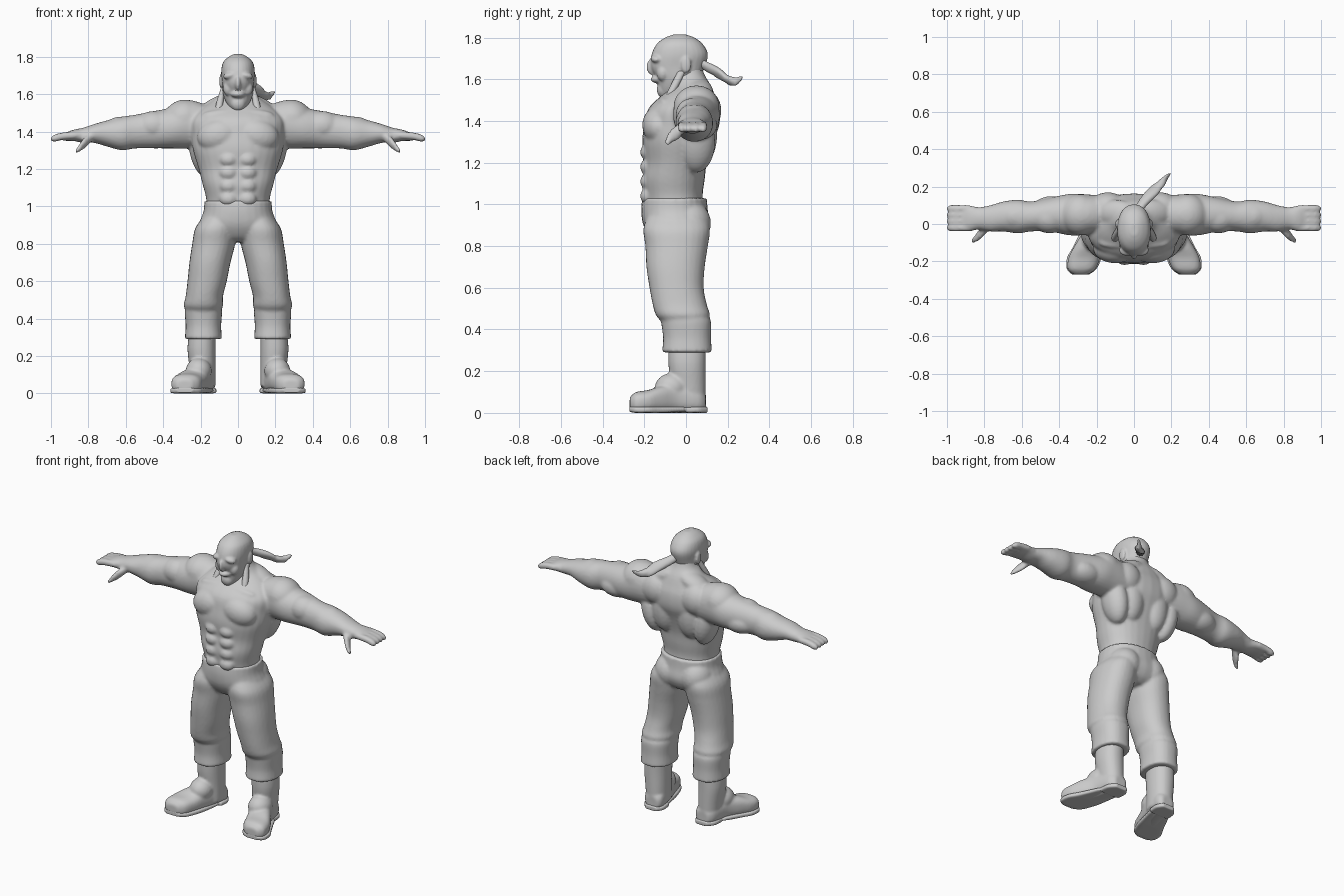
import bpy
import bmesh
from math import cos, sin, pi, copysign
from mathutils import Vector, Matrix

old = bpy.data.objects.get("Cube")
if old:
    bpy.data.objects.remove(old)

CM = 0.01  # all part sizes below are in hundredths of a unit
SIDES = 28

grey = bpy.data.materials.new("light grey")
grey.use_nodes = True
tone = (0.6, 0.6, 0.6, 1)
grey.diffuse_color = tone
grey.node_tree.nodes["Principled BSDF"].inputs["Base Color"].default_value = tone


def smooth_rows(rows, steps=4):
    """Run a smooth spline through the section rows."""
    rows = [Vector(r) for r in rows]
    padded = [rows[0]] + rows + [rows[-1]]
    out = []
    for a, b, c, d in zip(padded, padded[1:], padded[2:], padded[3:]):
        for i in range(steps):
            t = i / steps
            out.append(b + (c - a) * (t / 2)
                       + (a * 2 - b * 5 + c * 4 - d) * (t * t / 2)
                       + (b * 3 - a - c * 3 + d) * (t ** 3 / 2))
    return out + [rows[-1]]


def power_of(v, p):
    return copysign(abs(v) ** (2 / p), v)


def loft(bm, axis, rows, power=2.0, mirror=False):
    """Skin rounded sections; a row is place on axis, two centres, two radii."""
    n = "xyz".index(axis)
    u, w = [i for i in range(3) if i != n]
    for side in ((1, -1) if mirror else (1,)):
        rings = []
        for t, cu, cw, ru, rw in smooth_rows(rows):
            ring = []
            for k in range(SIDES):
                a = 2 * pi * k / SIDES
                co = Vector((0, 0, 0))
                co[n] = t
                co[u] = cu + ru * power_of(cos(a), power)
                co[w] = cw + rw * power_of(sin(a), power)
                co.x *= side
                co.z = max(co.z, 0)
                ring.append(bm.verts.new(co * CM))
            rings.append(ring)
        for lo, hi in zip(rings, rings[1:]):
            for k in range(SIDES):
                j = (k + 1) % SIDES
                bm.faces.new((lo[k], lo[j], hi[j], hi[k]))
        bm.faces.new(rings[0])
        bm.faces.new(rings[-1])


def blob(bm, centre, radii, tilt=0, mirror=True):
    """Ellipsoid muscle, tilted about y."""
    for side in ((1, -1) if mirror else (1,)):
        place = Vector(centre) * CM
        place.x *= side
        m = (Matrix.Translation(place) @ Matrix.Rotation(tilt * side, 4, "Y")
             @ Matrix.Diagonal((*[r * CM for r in radii], 1)))
        bmesh.ops.create_uvsphere(bm, u_segments=24, v_segments=14, radius=1, matrix=m)


def finish(bm, name, voxel=0.009, relax=5):
    """Fuse the pieces into one smooth surface."""
    bmesh.ops.recalc_face_normals(bm, faces=bm.faces)
    mesh = bpy.data.meshes.new(name)
    bm.to_mesh(mesh)
    bm.free()
    mesh.materials.append(grey)
    obj = bpy.data.objects.new(name, mesh)
    bpy.context.collection.objects.link(obj)
    fuse = obj.modifiers.new("fuse", "REMESH")
    fuse.mode = "VOXEL"
    fuse.voxel_size = voxel
    fuse.use_smooth_shade = True
    soft = obj.modifiers.new("soften", "SMOOTH")
    soft.factor = 0.5
    soft.iterations = relax
    return obj


# Torso and neck
body = bmesh.new()
loft(body, "z", [(96, 0, -5, 17, 14), (104, 0, -6, 17, 14), (112, 0, -6, 19, 15),
                 (120, 0, -5, 21, 15), (130, 0, -4, 24, 17), (138, 0, -2, 25, 18),
                 (146, 0, -1, 25, 17), (152, 0, 1, 20, 13), (157, 0, 3, 13, 9),
                 (162, 0, 1, 8, 8), (168, 0, 0, 7, 7)], 2.2)
blob(body, (10, -13, 138), (12, 8, 9), 0.2)       # chest
blob(body, (19, 5, 130), (7, 9, 15), 0.2)         # side back
blob(body, (9, 7, 134), (9, 8, 16))               # inner back
blob(body, (14, 9, 145), (10, 8, 10))             # shoulder blade
blob(body, (10, 6, 154), (12, 7, 5), 0.4)         # neck slope
blob(body, (9, -10, 150), (10, 3, 2), 0.1)        # collar bone
for z in (104, 111, 118, 125):                    # stomach
    blob(body, (5, -18, z), (5, 4, 4))

# Arms
loft(body, "x", [(16, 5, 143, 10, 11), (27, 5, 144, 11, 13), (35, 5, 142, 11, 11),
                 (45, 5, 141, 9, 10), (55, 4, 140, 8, 9), (62, 4, 139, 9, 9),
                 (70, 4, 139, 8, 7), (77, 3, 139, 7, 5), (83, 3, 138, 6, 4),
                 (88, 3, 138, 7, 3), (93, 3, 137, 7, 2)], 2.1, True)
blob(body, (29, 5, 147), (11, 11, 10), 0.3)       # shoulder cap
blob(body, (45, 3, 143), (10, 8, 8))              # upper arm front
blob(body, (44, 7, 138), (11, 8, 7))              # upper arm back
blob(body, (63, 4, 140), (10, 8, 8), 0.1)         # forearm

# Fingers and thumb
for i in range(4):
    y = -2 + i * 3.4
    loft(body, "x", [(88, y, 138, 2, 2), (94, y, 137.5, 2, 2),
                     (98, y, 136.5, 2, 2), (100, y, 136, 1, 1)], 2, True)
loft(body, "x", [(78, -2, 137, 2, 2), (82, -5, 134, 3, 3),
                 (85, -8, 131, 2, 2), (87, -9, 129, 1, 1)], 2, True)
finish(body, "torso_and_arms")

# Head with brow, nose, ears and bearded chin
head = bmesh.new()
loft(head, "z", [(151, 0, -9, 3, 3), (155, 0, -6, 6, 7), (160, 0, -4, 8, 10),
                 (166, 0, -4, 8.5, 13), (172, 0, -3, 9, 13.5), (177, 0, -3, 8, 11),
                 (180, 0, -3, 5, 7), (181.5, 0, -3, 2, 3)], 2.2)
blob(head, (4, -14, 170), (4, 3, 2), 0.2)
blob(head, (0, -16, 166), (1.6, 3, 4), mirror=False)
blob(head, (0, -13, 160), (4, 4, 2), mirror=False)
blob(head, (0, -11, 155), (4, 3, 4), mirror=False)
blob(head, (5, -11, 163), (3, 3, 4))
blob(head, (9, 0, 167), (1, 2.5, 4))
finish(head, "head", 0.006, 4)

# Hair locks beside the neck, and the swept tail with its split tip
hair = bmesh.new()
loft(hair, "z", [(147, 11, -11, 1, 1), (154, 10, -7, 2, 2), (164, 8, -2, 1, 2)], 2, True)
loft(hair, "y", [(5, 1, 169, 2, 2), (10, 4, 166, 3, 2.5), (16, 9, 163, 4, 2.5),
                 (21, 13, 159, 3, 2), (24, 17, 158, 1, 1)])
loft(hair, "y", [(14, 7, 163, 3, 2), (20, 13, 160, 3, 2), (24, 16, 159, 2, 2),
                 (27, 19, 161, 1, 1)])
finish(hair, "hair_tail", 0.006, 3)

# Trousers with baggy knees and turned cuffs
legs = bmesh.new()
loft(legs, "z", [(103, 0, -5.5, 18, 15.5), (97, 0, -5.5, 18.5, 16), (90, 0, -4.5, 21, 16),
                 (84, 0, -4, 19, 13), (81, 0, -4, 11, 9)], 2.2)
loft(legs, "z", [(94, 10, -4.5, 9, 14), (88, 12, -4.5, 11, 16), (80, 13, -4.5, 11.5, 15),
                 (70, 15, -5, 11, 14), (60, 16.5, -4.5, 10.5, 13), (52, 18, -3, 10, 13),
                 (47, 18.5, -1.5, 10.5, 13), (44, 18.5, -1, 9, 11)], 2.2, True)
loft(legs, "z", [(47, 18.5, -1, 9, 11), (44, 18.5, 0, 10, 12), (36, 18.5, 0.5, 9.5, 11.5),
                 (29, 18.5, 0.5, 10, 12)], 2.3, True)
blob(legs, (9, 1, 91), (10, 11, 11))              # seat
blob(legs, (18, -6, 54), (9, 10, 7))              # knee
finish(legs, "trousers", 0.009, 4)

# Boots
boots = bmesh.new()
loft(boots, "z", [(34, 19, 0.5, 7, 9), (24, 19.5, 0.5, 7.5, 9), (14, 19, 1, 7, 8.5),
                  (4, 18.5, 1, 6.5, 8.5)], 2.2, True)
loft(boots, "y", [(9.5, 18, 5, 4, 4), (6, 18.5, 6, 6.5, 6), (-4, 20.5, 7, 7, 7),
                  (-12, 24, 6.5, 8, 6.5), (-18, 26.5, 5.5, 8.5, 5.5),
                  (-24, 28, 5, 7.5, 5), (-27, 28.5, 4.5, 4, 3)], 2.6, True)
blob(boots, (21, -7, 12), (7, 8, 7))              # instep
finish(boots, "boots", 0.008, 4)

# Soles, with a gap between heel and forefoot
soles = bmesh.new()
loft(soles, "y", [(10.3, 18, 1.5, 4, 1.5), (6, 18.5, 1.5, 7, 1.5), (0, 19, 1.5, 7, 1.5)], 5, True)
loft(soles, "y", [(-1, 20, 1.8, 7, 1.2), (-12, 24, 1.5, 8.5, 1.5), (-18, 26.5, 1.5, 9.3, 1.5),
                  (-24, 28, 1.5, 8, 1.5), (-27, 28.5, 1.8, 4.5, 1.3)], 5, True)
finish(soles, "boot_soles", 0.006, 2)
